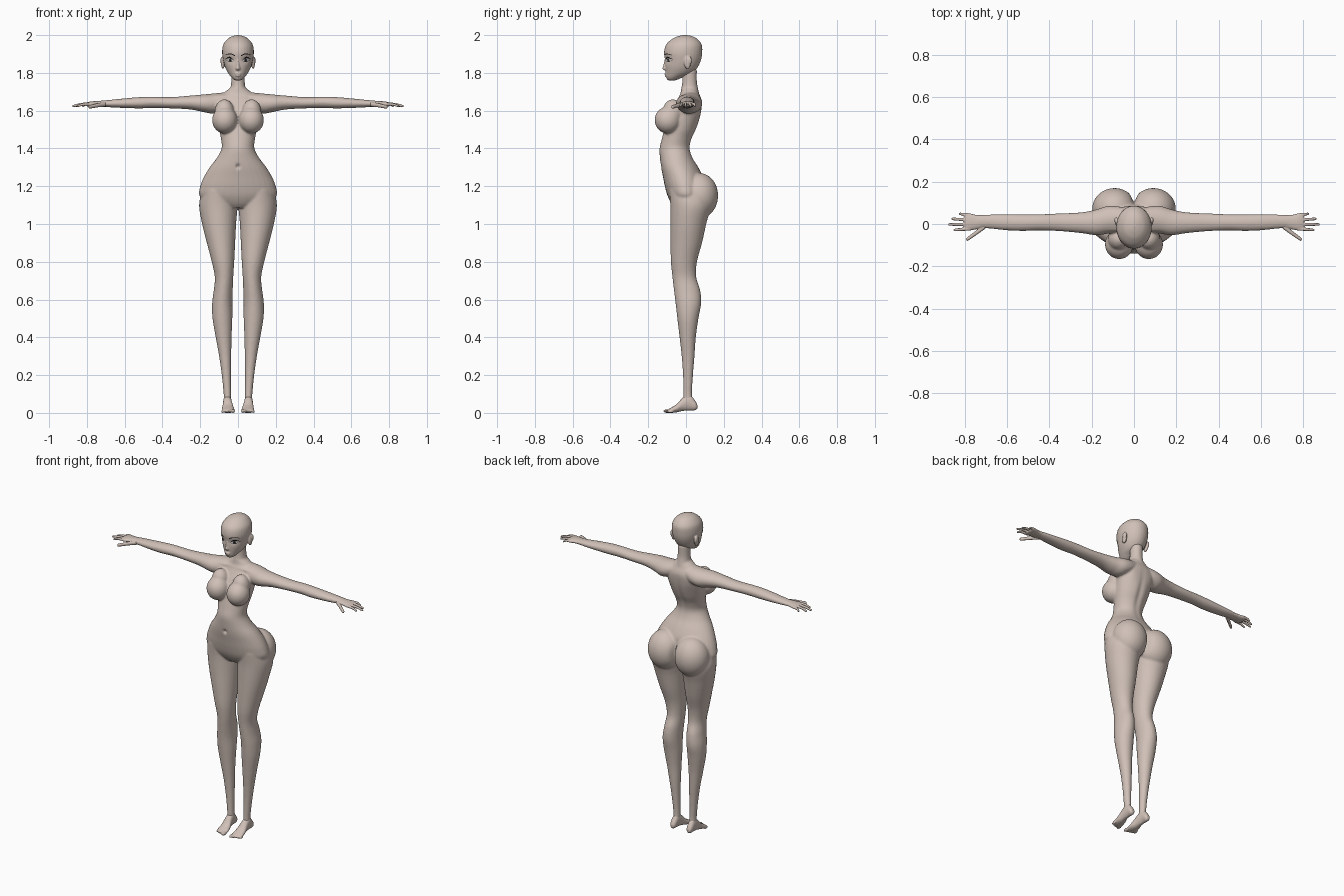
import bpy, bmesh, math
from mathutils import Vector, Matrix
from mathutils.bvhtree import BVHTree

old = bpy.data.objects.get("Cube")
if old:
    bpy.data.objects.remove(old, do_unlink=True)


def material(name, color):
    mat = bpy.data.materials.new(name)
    mat.use_nodes = True
    mat.diffuse_color = (*color, 1)
    mat.node_tree.nodes["Principled BSDF"].inputs["Base Color"].default_value = (*color, 1)
    return mat


SKIN = material("skin", (.63, .53, .475))
BLACK = material("lash black", (.01, .009, .009))
WHITE = material("eye white", (.75, .74, .73))
IRIS = material("iris grey", (.09, .08, .08))


def blend(p0, p1, p2, p3, t):
    """Smooth curve through the stations."""
    return [b + .5 * t * (c - a + t * (2*a - 5*b + 4*c - d + t * (3*(b - c) + d - a)))
            for a, b, c, d in zip(p0, p1, p2, p3)]


def loft(bm, axis, stations, side=1, steps=5, sides=32):
    """Skin ellipses along an axis; station = position, then the min and max of the other two axes."""
    pts = [stations[0], *stations, stations[-1]]
    path = [blend(*pts[i:i + 4], k / steps) for i in range(len(stations) - 1) for k in range(steps)]
    path.append(stations[-1])
    others = [i for i in range(3) if i != axis]
    rings = []
    for pos, a0, a1, b0, b1 in path:
        ring = []
        for k in range(sides):
            ang = math.tau * k / sides
            co = Vector()
            co[axis] = pos
            co[others[0]] = (a0 + a1) / 2 + (a1 - a0) / 2 * math.cos(ang)
            co[others[1]] = (b0 + b1) / 2 + (b1 - b0) / 2 * math.sin(ang)
            co.x *= side
            ring.append(bm.verts.new(co))
        rings.append(ring)
    for r, q in zip(rings, rings[1:]):
        for k in range(sides):
            n = (k + 1) % sides
            bm.faces.new((r[k], r[n], q[n], q[k]))
    bm.faces.new(rings[0])
    bm.faces.new(rings[-1])


def column(bm, stations):
    """Symmetric upright loft: height, half width, front, back."""
    loft(bm, 2, [(z, -w, w, f, b) for z, w, f, b in stations])


def ball(bm, center, radii, side=1):
    c = Vector(center)
    c.x *= side
    bmesh.ops.create_uvsphere(bm, u_segments=32, v_segments=20, radius=1,
                              matrix=Matrix.Translation(c) @ Matrix.Diagonal((*radii, 1)))


def fuse(name, bm, voxel, smooth, dents=()):
    """Melt overlapping parts into one smooth skin, then press in soft dents along y."""
    bmesh.ops.recalc_face_normals(bm, faces=bm.faces[:])
    mesh = bpy.data.meshes.new(name)
    bm.to_mesh(mesh)
    bm.free()
    obj = bpy.data.objects.new(name, mesh)
    bpy.context.collection.objects.link(obj)
    rem = obj.modifiers.new("fuse", 'REMESH')
    rem.mode, rem.voxel_size = 'VOXEL', voxel
    soft = obj.modifiers.new("soften", 'SMOOTH')
    soft.factor, soft.iterations = .5, smooth
    done = bpy.data.meshes.new_from_object(obj.evaluated_get(bpy.context.evaluated_depsgraph_get()))
    obj.modifiers.clear()
    obj.data = done
    done.name = name
    for center, radii, depth in dents:
        for v in done.vertices:
            d = sum(((p - c) / r) ** 2 for p, c, r in zip(v.co, center, radii))
            if d < 6:
                v.co.y += depth * math.exp(-d)
    done.materials.clear()
    done.materials.append(SKIN)
    done.shade_smooth()
    return obj


# Body: torso, neck, bust, hips, arms and legs
body = bmesh.new()
column(body, [(1.085, .09, -.055, .08), (1.11, .16, -.077, .09), (1.15, .205, -.098, .1),
              (1.2, .2, -.112, .1), (1.25, .18, -.122, .09), (1.3, .15, -.132, .066),
              (1.35, .112, -.138, .036), (1.4, .087, -.14, .022), (1.45, .09, -.128, .032),
              (1.5, .1, -.115, .055), (1.55, .108, -.1, .072), (1.6, .115, -.08, .082),
              (1.65, .12, -.05, .085), (1.69, .08, -.03, .07), (1.72, .042, -.025, .06)])
column(body, [(1.64, .08, -.035, .08), (1.7, .046, -.028, .068),
              (1.75, .036, -.02, .058), (1.82, .036, -.02, .058)])
for s in (1, -1):
    ball(body, (.07, -.096, 1.55), (.067, .07, .071), s)
    ball(body, (.072, -.07, 1.59), (.052, .055, .07), s)
    ball(body, (.092, .07, 1.15), (.106, .1, .12), s)
    loft(body, 0, [(.04, -.03, .075, 1.62, 1.7), (.12, -.045, .085, 1.585, 1.692),
                   (.18, -.053, .068, 1.592, 1.686), (.25, -.043, .055, 1.606, 1.68),
                   (.35, -.034, .05, 1.612, 1.672), (.45, -.03, .046, 1.614, 1.674),
                   (.52, -.033, .046, 1.612, 1.672), (.6, -.03, .046, 1.614, 1.665),
                   (.68, -.022, .045, 1.618, 1.657), (.745, -.017, .04, 1.623, 1.651)], s)
    loft(body, 2, [(1.18, .02, .19, -.09, .1), (1.1, .004, .206, -.083, .13),
                   (1, .01, .19, -.082, .107), (.9, .015, .165, -.082, .085),
                   (.8, .02, .139, -.08, .058), (.72, .025, .123, -.072, .054),
                   (.65, .028, .128, -.064, .075), (.58, .03, .137, -.055, .08),
                   (.5, .03, .135, -.046, .066), (.4, .034, .118, -.034, .052),
                   (.3, .036, .1, -.023, .045), (.2, .037, .086, -.016, .037),
                   (.1, .036, .076, -.014, .032), (.05, .036, .076, -.016, .04)], s)
body_dents = [((0, -.132, 1.305), (.009, .05, .011), .014),   # navel
              ((0, .06, 1.48), (.018, .06, .12), -.008),       # spine
              ((0, .13, 1.14), (.014, .08, .07), -.018)]       # cleft
for s in (1, -1):
    body_dents.append(((s * .075, -.04, 1.678), (.05, .04, .009), -.005))  # collarbones
    body_dents.append(((s * .075, .08, 1.6), (.035, .05, .05), .006))      # shoulder blades
fuse("body", body, .006, 5, body_dents)

# Head with nose, lips and ears
head = bmesh.new()
column(head, [(1.76, .012, -.09, -.06), (1.766, .024, -.1, -.04), (1.78, .038, -.106, -.01),
              (1.8, .053, -.108, .035), (1.83, .068, -.11, .062), (1.87, .079, -.112, .08),
              (1.91, .084, -.116, .086), (1.95, .078, -.105, .083), (1.98, .055, -.073, .06),
              (1.994, .03, -.042, .033), (2, .006, -.015, .005)])
column(head, [(1.814, .009, -.116, -.09), (1.823, .013, -.125, -.09),
              (1.84, .009, -.12, -.09), (1.875, .007, -.113, -.09)])
ball(head, (0, -.106, 1.794), (.017, .008, .005))
ball(head, (0, -.105, 1.785), (.015, .008, .005))
for s in (1, -1):
    ball(head, (.08, .008, 1.855), (.01, .018, .035), s)
    ball(head, (.084, .018, 1.865), (.009, .013, .022), s)
head = fuse("head", head, .0035, 3,
            [((s * .04, -.1, 1.866), (.024, .05, .016), .006) for s in (1, -1)])

# Painted face: thin patches laid on the head
surface = BVHTree.FromObject(head, bpy.context.evaluated_depsgraph_get())


def patch(name, x0, x1, low, high, mat, lift, cols=16, rows=4):
    bm = bmesh.new()
    grid = []
    for i in range(cols + 1):
        t = i / cols
        row = []
        for j in range(rows + 1):
            x, z = x0 + (x1 - x0) * t, low(t) + (high(t) - low(t)) * j / rows
            hit = surface.ray_cast(Vector((x, -1, z)), Vector((0, 1, 0)))[0]
            row.append(bm.verts.new((x, (hit.y if hit else -.1) - lift, z)))
        grid.append(row)
    for a, b in zip(grid, grid[1:]):
        for j in range(rows):
            quad = (a[j], b[j], b[j + 1], a[j + 1])
            bm.faces.new(quad if x1 > x0 else quad[::-1])
    mesh = bpy.data.meshes.new(name)
    bm.to_mesh(mesh)
    bm.free()
    mesh.materials.append(mat)
    mesh.shade_smooth()
    bpy.context.collection.objects.link(bpy.data.objects.new(name, mesh))


def arc(base, height, tilt=0):
    return lambda t: base + height * math.sin(math.pi * t) + tilt * t


def disc(base, height):
    return lambda t: base + height * math.sqrt(max(0, 1 - (2 * t - 1) ** 2))


for s, label in ((1, "left"), (-1, "right")):
    patch(label + "_eye", s * .022, s * .06, arc(1.865, -.009, .004), arc(1.865, .011, .004), WHITE, .0015)
    patch(label + "_iris", s * .033, s * .049, disc(1.867, -.009), disc(1.867, .009), IRIS, .0022)
    patch(label + "_pupil", s * .037, s * .045, disc(1.867, -.005), disc(1.867, .005), BLACK, .0028)
    patch(label + "_upper_lash", s * .02, s * .066, arc(1.864, .01, .007), arc(1.865, .016, .009), BLACK, .0034)
    patch(label + "_lower_lash", s * .026, s * .061, arc(1.863, -.009, .005), arc(1.864, -.007, .005), BLACK, .003)
    patch(label + "_brow", s * .017, s * .066, arc(1.889, .007, .004), arc(1.894, .008, .002), BLACK, .002)


def digit(bm, points, radius, side):
    """Tapered finger through a few points, running along x."""
    n = len(points) - 1
    stations = []
    for i, (x, y, z) in enumerate(points):
        r = radius * (1 - .3 * i / n)
        stations.append((x, y - r, y + r, z - r, z + r))
    x, y, z = points[-1]
    stations.append((x + .006, y - .003, y + .003, z - .003, z + .003))
    loft(bm, 0, stations, side, sides=16)


for s, label in ((1, "left"), (-1, "right")):
    # Hand: palm, four fingers and a thumb
    hand = bmesh.new()
    loft(hand, 0, [(.715, -.019, .042, 1.621, 1.653), (.745, -.025, .043, 1.622, 1.651),
                   (.775, -.031, .05, 1.621, 1.649), (.795, -.032, .052, 1.622, 1.645),
                   (.803, -.024, .044, 1.627, 1.641)], s)
    for tip, y0, y1 in ((.85, -.023, -.028), (.875, -.002, -.002), (.86, .02, .024), (.825, .041, .048)):
        middle = (.785 + tip) / 2
        digit(hand, [(.775, y0, 1.635), (middle, (y0 + y1) / 2, 1.634), (tip - .004, y1, 1.625)], .0088, s)
    digit(hand, [(.7, -.008, 1.634), (.735, -.034, 1.63), (.765, -.056, 1.624), (.787, -.071, 1.62)], .013, s)
    fuse(label + "_hand", hand, .003, 2)

    # Foot with five toes
    foot = bmesh.new()
    loft(foot, 1, [(.06, .048, .066, .024, .042), (.048, .039, .075, .014, .065),
                   (.015, .035, .078, .013, .1), (-.02, .03, .08, .01, .078),
                   (-.05, .022, .084, .003, .046), (-.08, .018, .086, 0, .027),
                   (-.096, .022, .082, .002, .018)], s)
    for i in range(5):
        ball(foot, (.026 + .0137 * i, -.1 + .0045 * i, .0095 - .0007 * i),
             (.0095 - .0007 * i, .02 - .001 * i, .0095 - .0007 * i), s)
    fuse(label + "_foot", foot, .003, 2)
